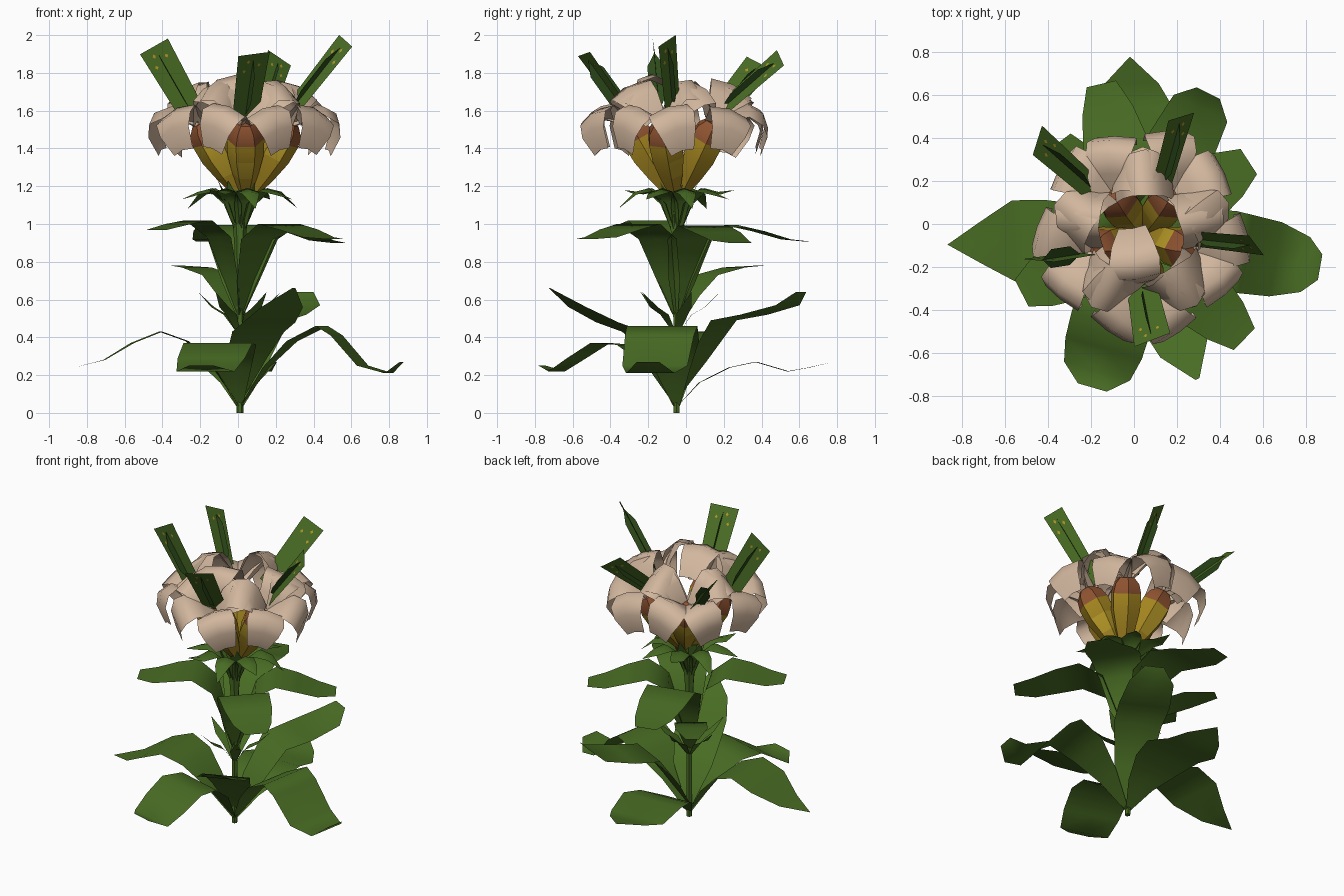
import bpy, bmesh, math, random
from mathutils import Vector, Matrix

random.seed(4)
cube = bpy.data.objects.get("Cube")
if cube:
    bpy.data.objects.remove(cube)


def material(name, rgb):
    m = bpy.data.materials.new(name)
    m.use_nodes = True
    m.diffuse_color = (*rgb, 1)
    m.node_tree.nodes["Principled BSDF"].inputs["Base Color"].default_value = (*rgb, 1)
    return m


GREEN = material("leaf green", (0.065, 0.15, 0.017))
DARK = material("dark rib green", (0.025, 0.065, 0.01))
PETAL = material("petal cream", (0.64, 0.47, 0.34))
OCHRE = material("pod ochre", (0.37, 0.235, 0.014))
BROWN = material("pod brown", (0.27, 0.085, 0.03))
YELLOW = material("pod yellow patch", (0.46, 0.31, 0.02))
UP = Vector((0, 0, 1))
STEM = Vector((0.01, -0.05, 0))
BLOOM = Vector((0.04, -0.05, 1.13))


def finish(bm, name, mats, smooth=40):
    me = bpy.data.meshes.new(name)
    bm.to_mesh(me)
    bm.free()
    for m in mats:
        me.materials.append(m)
    ob = bpy.data.objects.new(name, me)
    bpy.context.collection.objects.link(ob)
    if smooth:
        bpy.ops.object.select_all(action="DESELECT")
        ob.select_set(True)
        bpy.context.view_layer.objects.active = ob
        bpy.ops.object.shade_smooth_by_angle(angle=math.radians(smooth))


def strip(name, mat, origin, out, axis, stations, cup=0.0):
    """Thin sheet running along out; each station is (reach, height on axis, width)."""
    side = axis.cross(out)
    bm = bmesh.new()
    rows = []
    for r, z, w in stations:
        mid = origin + out * r + axis * z
        rows.append([bm.verts.new(mid + side * (w / 2 * k) - axis * (cup * w * abs(k))) for k in (-1, 0, 1)])
    for p, q in zip(rows, rows[1:]):
        for i in (0, 1):
            bm.faces.new((p[i], q[i], q[i + 1], p[i + 1]))
    bmesh.ops.remove_doubles(bm, verts=bm.verts[:], dist=0.0005)
    finish(bm, name, [mat], 60)


def heading(azimuth):
    a = math.radians(azimuth)
    return Vector((math.cos(a), math.sin(a), 0))


def leaf(name, azimuth, stations, cup=0.0):
    strip(name, GREEN, STEM, heading(azimuth), UP, stations, cup)


def lathe(name, mats, origin, axis, profile, sides, paint):
    """Tapered solid along an axis; profile holds (distance, radius), paint picks a slot per ring."""
    turn = UP.rotation_difference(axis).to_matrix()
    bm = bmesh.new()
    rings = []
    for d, r in profile:
        rings.append([bm.verts.new(origin + turn @ Vector((
            r * math.cos(math.tau * i / sides), r * math.sin(math.tau * i / sides), d)))
            for i in range(sides)])
    for n, (p, q) in enumerate(zip(rings, rings[1:])):
        for i in range(sides):
            j = (i + 1) % sides
            bm.faces.new((p[i], p[j], q[j], q[i])).material_index = paint(n)
    bm.faces.new(rings[0][::-1]).material_index = paint(0)
    bm.faces.new(rings[-1]).material_index = paint(len(profile) - 2)
    finish(bm, name, mats, 35)


# Stem, flaring below the bloom
lathe("stem", [GREEN], STEM, UP,
      [(0, 0.018), (0.5, 0.02), (0.9, 0.03), (1.08, 0.045), (1.18, 0.06)], 6, lambda n: 0)

# Four large ground leaves
leaf("ground_leaf_left", -10, [
    (0, 0.03, 0.03), (0.14, 0.24, 0.2), (0.28, 0.38, 0.34), (0.44, 0.46, 0.38),
    (0.52, 0.41, 0.37), (0.66, 0.25, 0.35), (0.8, 0.21, 0.26), (0.87, 0.27, 0.12)])
leaf("ground_leaf_right", 183, [
    (0, 0.03, 0.03), (0.14, 0.24, 0.2), (0.28, 0.38, 0.32), (0.42, 0.43, 0.37),
    (0.57, 0.37, 0.38), (0.72, 0.28, 0.2), (0.88, 0.24, 0)])
leaf("ground_leaf_front", -106, [
    (0, 0.03, 0.03), (0.13, 0.24, 0.2), (0.28, 0.36, 0.34), (0.42, 0.37, 0.38),
    (0.55, 0.29, 0.37), (0.66, 0.22, 0.32), (0.74, 0.25, 0.14)])
leaf("ground_leaf_back", 92, [
    (0, 0.03, 0.03), (0.12, 0.16, 0.2), (0.28, 0.24, 0.36), (0.42, 0.27, 0.42),
    (0.59, 0.22, 0.38), (0.7, 0.24, 0.26), (0.83, 0.27, 0)])

# Two rising leaves above them
leaf("rising_leaf_back", 63, [
    (0, 0.08, 0.04), (0.12, 0.27, 0.22), (0.28, 0.49, 0.3), (0.46, 0.52, 0.32),
    (0.66, 0.57, 0.28), (0.74, 0.64, 0.12)])
leaf("rising_leaf_front", -67, [
    (0, 0.08, 0.04), (0.1, 0.3, 0.24), (0.25, 0.43, 0.3), (0.4, 0.48, 0.3),
    (0.57, 0.56, 0.24), (0.73, 0.66, 0.02)])

# Middle tier of arching leaves
ARCH = [(0.01, 0.52, 0.04), (0.06, 0.7, 0.17), (0.14, 0.92, 0.28), (0.28, 1.0, 0.32),
        (0.42, 0.97, 0.3), (0.56, 0.93, 0.24), (0.68, 0.92, 0.14)]
for i, (az, reach, lift) in enumerate([(-44, 1.03, 0), (33, 0.92, -0.03), (103, 1.06, -0.02), (207, 0.88, 0.07)]):
    leaf(f"arching_leaf_{i + 1}", az, [(r * reach, z + lift * r, w) for r, z, w in ARCH])
leaf("small_arching_leaf", 127, [
    (0.01, 0.46, 0.04), (0.1, 0.62, 0.14), (0.2, 0.73, 0.2), (0.38, 0.77, 0.2), (0.56, 0.78, 0.08)])

# Small shoots on the stem, a ruff of bracts and upright sepals under the bloom
for i in range(5):
    leaf(f"shoot_{i + 1}", 20 + 72 * i,
         [(0.01, 0.42, 0.02), (0.08, 0.52, 0.07), (0.15, 0.56, 0.06), (0.23, 0.64, 0)])
    leaf(f"sepal_{i + 1}", -50 + 72 * i,
         [(0.03, 1.0, 0.06), (0.07, 1.13, 0.09), (0.12, 1.23, 0)])
for i in range(8):
    leaf(f"bract_{i + 1}", 15 + 45 * i, [
        (0.02, 0.98, 0.05), (0.07, 1.12, 0.1), (0.15, 1.19, 0.12), (0.23, 1.17, 0.09),
        (0.32, 1.08 + 0.05 * (i % 3), 0)], 0.15)


def blade(name, base, tip, width, roll):
    """Flat blade with a shorter crossing rib and three specks, rolled about its length."""
    base, tip = Vector(base), Vector(tip)
    along = tip - base
    spin = Matrix.Rotation(math.radians(roll), 3, along.normalized())
    side = spin @ along.cross(UP).normalized()
    up = side.cross(along).normalized()
    bm = bmesh.new()

    def face(points, index):
        f = bm.faces.new([bm.verts.new(base + along * t + side * s + up * u) for t, s, u in points])
        f.material_index = index

    h = width / 2
    face([(-0.1, -h * 0.8, 0), (-0.1, h * 0.8, 0), (1, h, 0), (1, -h, 0)], 0)
    rib = width * 0.26
    face([(0.0, 0, 0), (0.25, 0, rib), (0.7, 0, rib), (0.9, 0, 0), (0.7, 0, -rib), (0.25, 0, -rib)], 1)
    for t, s in ((0.7, 0.5), (0.78, -0.4), (0.85, 0.3)):
        for u in (0.003, -0.003):
            face([(t, s * h, u), (t + 0.03, s * h + 0.009, u),
                  (t + 0.06, s * h, u), (t + 0.03, s * h - 0.009, u)], 2)
    finish(bm, name, [GREEN, DARK, YELLOW], 0)


# Five flowers leaning outwards: pod with brown ends, curling petals, one blade
POD = [(-0.04, 0.014), (0.05, 0.036), (0.16, 0.07), (0.27, 0.096), (0.37, 0.1), (0.43, 0.085),
       (0.47, 0.05)]
CURL = [(0.015, 0.03, 0.1), (0.07, 0.1, 0.15), (0.14, 0.17, 0.22), (0.22, 0.165, 0.24),
        (0.27, 0.1, 0.2), (0.285, -0.02, 0.13)]
# Blade name, base, tip, width, roll, then the turns of that flower's petals
FLOWERS = [
    ("blade_front", (0.04, -0.31, 1.58), (0.085, -0.54, 1.9), 0.18, 12, (-112, -40, 40, 112, 190)),
    ("blade_left", (0.28, -0.07, 1.6), (0.57, -0.1, 1.97), 0.13, 50, (-110, -36, 36, 118)),
    ("blade_back_left", (0.13, 0.18, 1.6), (0.22, 0.5, 1.88), 0.15, 45, (-105, -34, 44, 112)),
    ("blade_back_right", (-0.2, 0.17, 1.58), (-0.45, 0.39, 1.85), 0.16, 35, (-118, -40, 30, 105)),
    ("blade_right", (-0.25, -0.14, 1.6), (-0.445, -0.17, 1.94), 0.17, 78, (-108, -42, 38, 115))]


def pod_paint(n):
    if n == 0 or n >= 4:
        return 1
    return 2 if n in (2, 3) and random.random() < 0.25 else 0


for i, (name, base, tip, width, roll, turns) in enumerate(FLOWERS):
    out = heading(-90 + 72 * i)
    axis = (out * 0.5 + UP * 0.87).normalized()
    lathe(f"pod_{i + 1}", [OCHRE, BROWN, YELLOW], BLOOM + out * 0.015, axis, POD, 6, pod_paint)
    outward = (out - axis * out.dot(axis)).normalized()
    for k, turn in enumerate(turns):
        ray = Matrix.Rotation(math.radians(turn), 3, axis) @ outward
        lift = 1.1 - 0.12 * ray.dot(out)
        size = random.uniform(0.93, 1.05)
        strip(f"petal_{i + 1}_{k + 1}", PETAL, BLOOM + axis * 0.45, ray, axis,
              [(r * size, z * lift * random.uniform(0.95, 1.05), w) for r, z, w in CURL], 0.1)
    blade(name, base, tip, width, roll)
